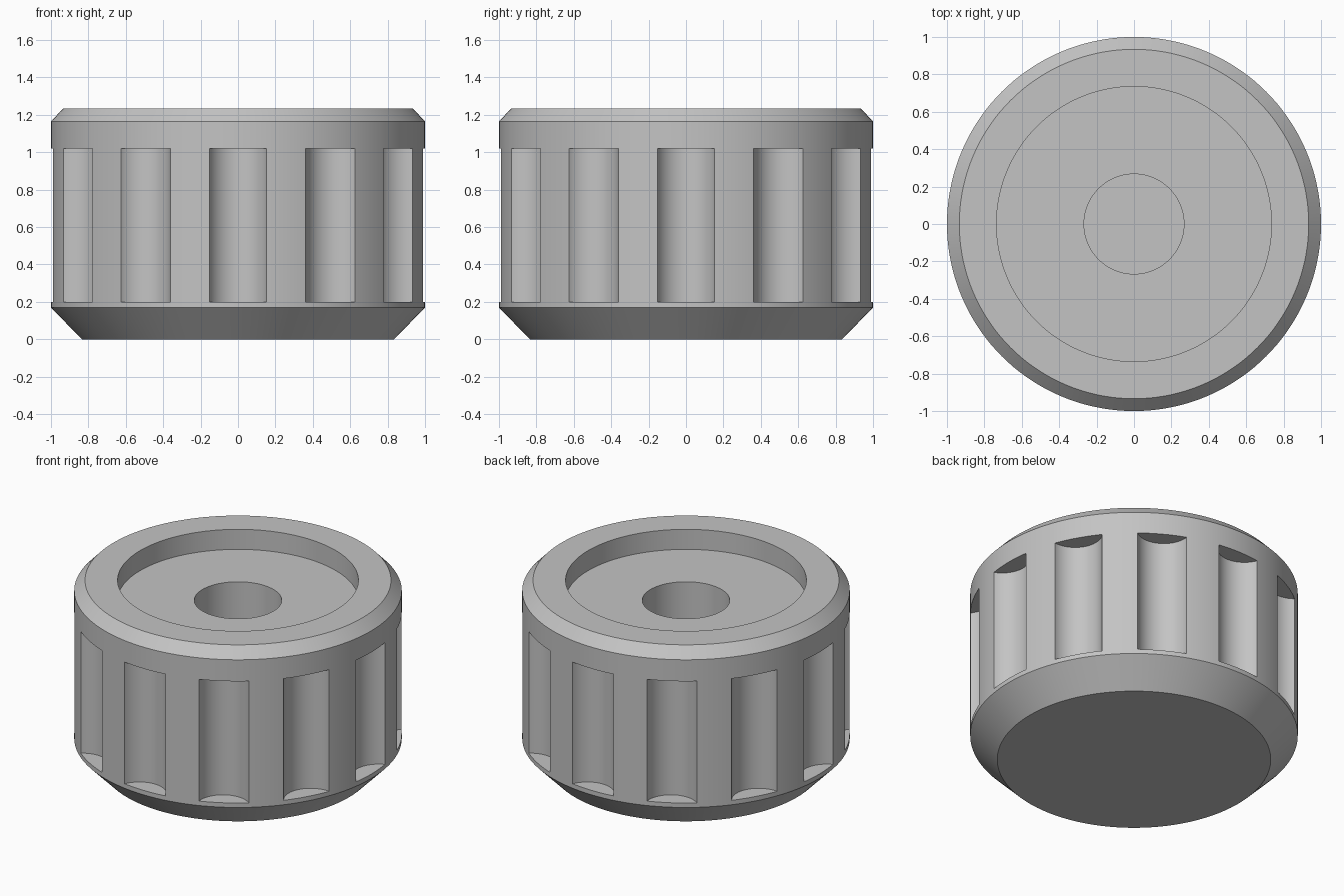
import bpy, bmesh
from math import tau
from mathutils import Matrix, Vector

cube = bpy.data.objects.get("Cube")
if cube:
    bpy.data.objects.remove(cube, do_unlink=True)

SEGMENTS = 144
GROOVES = 12

# Single flat grey
grey = bpy.data.materials.new("plain grey")
grey.use_nodes = True
colour = (0.55, 0.55, 0.55, 1)
grey.diffuse_color = colour
grey.node_tree.nodes["Principled BSDF"].inputs["Base Color"].default_value = colour


def add_object(name, bm):
    bmesh.ops.recalc_face_normals(bm, faces=bm.faces)
    mesh = bpy.data.meshes.new(name)
    bm.to_mesh(mesh)
    bm.free()
    mesh.materials.append(grey)
    obj = bpy.data.objects.new(name, mesh)
    bpy.context.collection.objects.link(obj)
    return obj


def lathe(name, profile):
    bm = bmesh.new()
    verts = [bm.verts.new((r, 0, z)) for r, z in profile]
    edges = [bm.edges.new(pair) for pair in zip(verts, verts[1:])]
    bmesh.ops.spin(bm, geom=verts + edges, cent=(0, 0, 0), axis=(0, 0, 1),
                   angle=tau, steps=SEGMENTS, use_merge=False)
    bmesh.ops.remove_doubles(bm, verts=bm.verts, dist=0.0001)
    return add_object(name, bm)


# Knob body: bevelled drum with a dished top and a blind shaft hole
knob = lathe("knob_body", [
    (0, 0), (0.835, 0), (1, 0.17), (1, 1.165), (0.934, 1.235),
    (0.735, 1.235), (0.735, 1.10), (0.267, 1.10), (0.267, 0.4), (0, 0.4)])

# Ring of round cutters for the finger grooves
bottom, top = 0.2, 1.02
bm = bmesh.new()
for i in range(GROOVES):
    place = Matrix.Rotation(tau * i / GROOVES, 4, "Z") @ Matrix.Translation(
        Vector((1.05, 0, (bottom + top) / 2)))
    bmesh.ops.create_cone(bm, cap_ends=True, segments=48, radius1=0.165,
                          radius2=0.165, depth=top - bottom, matrix=place)
cutter = add_object("groove_cutter", bm)
cutter.hide_render = True

# Cut the grooves, then discard the cutter
bpy.ops.object.select_all(action="DESELECT")
bpy.context.view_layer.objects.active = knob
knob.select_set(True)
cut = knob.modifiers.new("grooves", "BOOLEAN")
cut.operation = "DIFFERENCE"
cut.solver = "EXACT"
cut.object = cutter
bpy.ops.object.modifier_apply(modifier=cut.name)
bpy.data.objects.remove(cutter, do_unlink=True)

bpy.ops.object.shade_smooth_by_angle(angle=0.5)
